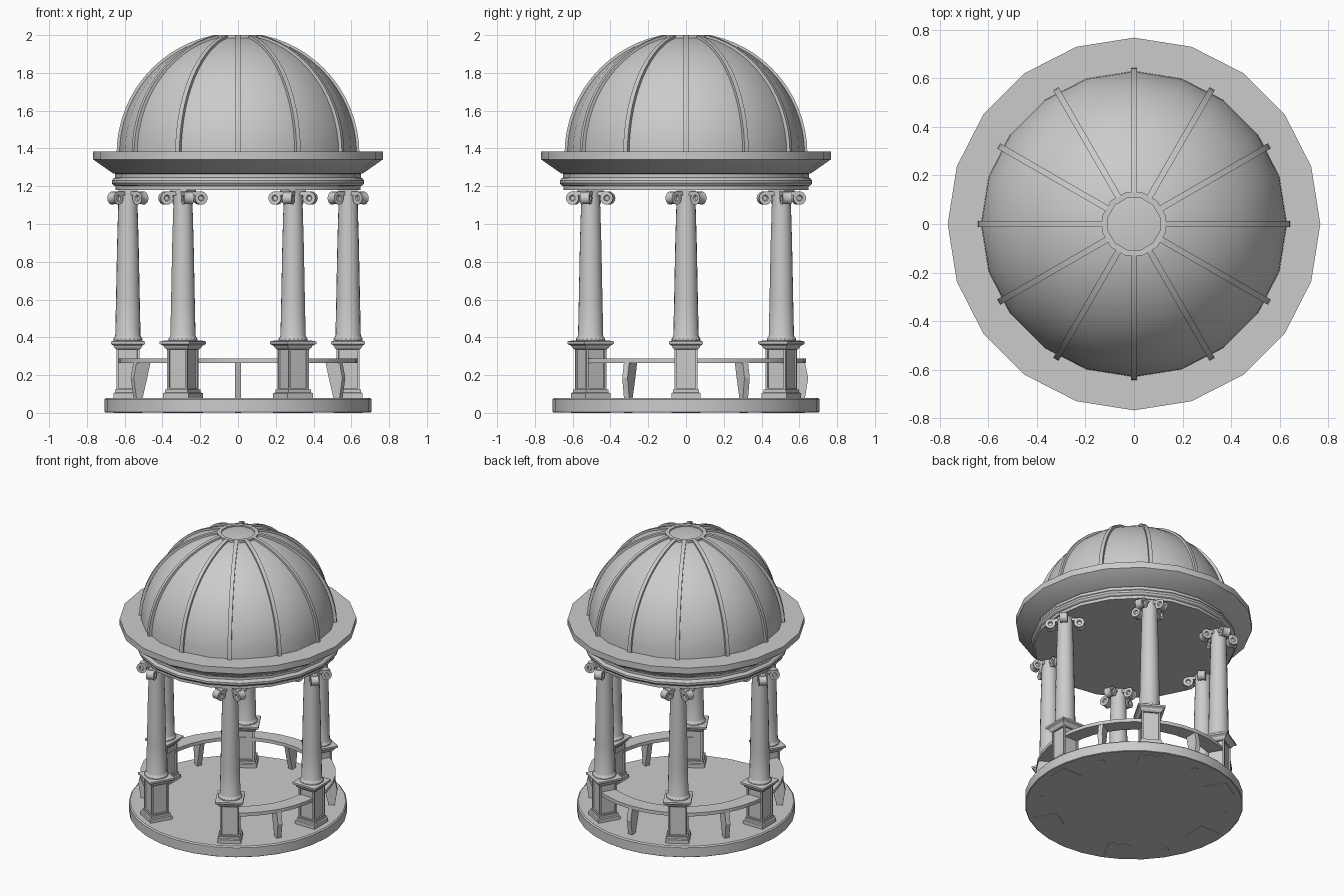
import bpy, bmesh
from math import sin, cos, pi, radians, sqrt
from mathutils import Matrix

if "Cube" in bpy.data.objects:
    bpy.data.objects.remove(bpy.data.objects["Cube"])

stone = bpy.data.materials.new("grey stone")
stone.use_nodes = True
GREY = (0.6, 0.6, 0.6, 1)
stone.diffuse_color = GREY
stone.node_tree.nodes["Principled BSDF"].inputs["Base Color"].default_value = GREY


def finish(name, bm, smooth=True):
    bmesh.ops.recalc_face_normals(bm, faces=bm.faces)
    mesh = bpy.data.meshes.new(name)
    bm.to_mesh(mesh)
    bm.free()
    mesh.materials.append(stone)
    ob = bpy.data.objects.new(name, mesh)
    bpy.context.collection.objects.link(ob)
    if smooth:
        bpy.ops.object.select_all(action="DESELECT")
        ob.select_set(True)
        bpy.context.view_layer.objects.active = ob
        bpy.ops.object.shade_smooth_by_angle(angle=radians(30))
    return ob


def lathe(bm, profile, sides, turn=0.0, closed=False):
    """Revolve (radius, height) points about z; open profiles get end caps."""
    rings = [[bm.verts.new((r * cos(turn + 2 * pi * i / sides),
                            r * sin(turn + 2 * pi * i / sides), z))
              for i in range(sides)] for r, z in profile]
    pairs = list(zip(rings, rings[1:]))
    if closed:
        pairs.append((rings[-1], rings[0]))
    else:
        bm.faces.new(rings[0])
        bm.faces.new(rings[-1])
    for a, b in pairs:
        for i in range(sides):
            j = (i + 1) % sides
            bm.faces.new((a[i], a[j], b[j], b[i]))


def turned(name, profile, sides, turn=0.0, closed=False):
    bm = bmesh.new()
    lathe(bm, profile, sides, turn, closed)
    return finish(name, bm)


def square(bm, profile):
    """Stack of square sections given as (width, height)."""
    lathe(bm, [(w / sqrt(2), z) for w, z in profile], 4, pi / 4)


def sweep(bm, sections):
    """Skin a row of four-point sections and cap both ends."""
    rows = [[bm.verts.new(p) for p in section] for section in sections]
    for a, b in zip(rows, rows[1:]):
        for k in range(4):
            m = (k + 1) % 4
            bm.faces.new((a[k], a[m], b[m], b[k]))
    bm.faces.new(rows[0])
    bm.faces.new(rows[-1])


def around(ob, angles, radius):
    """Place linked copies of a part around the centre."""
    base = ob.name
    for n, a in enumerate(angles):
        copy = ob if n == 0 else ob.copy()
        if n:
            bpy.context.collection.objects.link(copy)
        copy.name = f"{base}_{n + 1}"
        copy.matrix_world = Matrix.Rotation(radians(a), 4, "Z") @ Matrix.Translation((radius, 0, 0))


# Floor and entablature
turned("floor", [(0.703, 0.003), (0.707, 0.006), (0.707, 0.072), (0.699, 0.08)], 32)
turned("entablature", [(0.648, 1.18), (0.648, 1.2), (0.66, 1.205), (0.668, 1.216), (0.668, 1.23),
                       (0.66, 1.241), (0.65, 1.245), (0.65, 1.266), (0.662, 1.268),
                       (0.767, 1.342), (0.767, 1.385)], 20)

# Dome with flat crown, crown ring and ribs
DOME_Z, DOME_R, RIB_R, CROWN = 1.37, 0.63, 0.643, 0.11
top = pi / 2 - CROWN / DOME_R
turned("dome", [(DOME_R * cos(top * i / 14), DOME_Z + DOME_R * sin(top * i / 14))
                for i in range(15)], 20)
turned("crown_ring", [(CROWN, 1.97), (0.135, 1.97), (0.135, 2.0), (CROWN, 2.0)], 12, pi / 12, True)

bm = bmesh.new()
slopes = [(pi / 2 - 0.2) * i / 14 for i in range(15)]
sweep(bm, [[(r * cos(t), y, DOME_Z + r * sin(t))
            for r, y in ((0.6, -0.0125), (RIB_R, -0.0125), (RIB_R, 0.0125), (0.6, 0.0125))]
           for t in slopes])
around(finish("dome_rib", bm), range(0, 360, 30), 0)

# Pedestals with recessed side panels
COLUMNS = range(0, 360, 60)
COLUMN_R = 0.583
bm = bmesh.new()
square(bm, [(0.122, 0.12), (0.122, 0.345)])
bmesh.ops.recalc_face_normals(bm, faces=bm.faces)
sides = [f for f in bm.faces if abs(f.normal.z) < 0.5]
bmesh.ops.inset_individual(bm, faces=sides, thickness=0.016)
bmesh.ops.inset_individual(bm, faces=sides, thickness=0.001, depth=-0.009)
square(bm, [(0.154, 0), (0.154, 0.104), (0.138, 0.108), (0.138, 0.124)])
square(bm, [(0.124, 0.335), (0.142, 0.345), (0.15, 0.355), (0.18, 0.365), (0.18, 0.378), (0.15, 0.382)])
around(finish("pedestal", bm, False), COLUMNS, COLUMN_R)

# Tapered column shafts with a rounded foot
around(turned("column", [(0.07, 0.375), (0.077, 0.383), (0.077, 0.392), (0.07, 0.402),
                         (0.067, 0.41), (0.063, 0.6), (0.057, 0.9), (0.051, 1.1),
                         (0.05, 1.18)], 20), COLUMNS, COLUMN_R)

# Capitals: four diagonal scrolls joined by straps
bm = bmesh.new()
HALF = 0.025
for k in range(4):
    spin = Matrix.Rotation(pi / 4 + k * pi / 2, 4, "Z")
    part = bmesh.new()
    lathe(part, [(0.012, 0.014), (0.016, HALF), (0.035, HALF), (0.032, 0.012), (0.032, -0.012),
                 (0.035, -HALF), (0.016, -HALF), (0.012, -0.014)], 14)
    part.transform(spin @ Matrix.Translation((0.094, 0, 1.137)) @ Matrix.Rotation(pi / 2, 4, "X"))
    strap = bmesh.ops.create_cube(part, size=1)["verts"]
    bmesh.ops.transform(part, verts=strap, matrix=spin @ Matrix.Translation((0.048, 0, 1.162))
                        @ Matrix.Diagonal((0.096, 0.046, 0.02, 1)))
    temp = bpy.data.meshes.new("scroll_part")
    part.to_mesh(temp)
    part.free()
    bm.from_mesh(temp)
    bpy.data.meshes.remove(temp)
square(bm, [(0.1, 1.165), (0.1, 1.182)])
around(finish("capital", bm), COLUMNS, COLUMN_R)

# Curved bench, open at the front
bm = bmesh.new()
angles = [radians(-60 + 10 * i) for i in range(31)]
sweep(bm, [[(r * cos(a), r * sin(a), z)
            for r, z in ((0.53, 0.263), (0.634, 0.263), (0.634, 0.287), (0.53, 0.287))]
           for a in angles])
finish("bench_seat", bm)

# Bowed bench legs reaching down through the floor
bm = bmesh.new()
outline = [(0.545, 0.265), (0.63, 0.265), (0.647, 0.185), (0.63, 0.08), (0.63, 0),
           (0.592, 0), (0.592, 0.08), (0.565, 0.18)]
leg = bm.faces.new([bm.verts.new((x, -0.016, z)) for x, z in outline])
pushed = bmesh.ops.extrude_face_region(bm, geom=[leg])["geom"]
bmesh.ops.translate(bm, vec=(0, 0.032, 0), verts=[v for v in pushed if isinstance(v, bmesh.types.BMVert)])
around(finish("bench_leg", bm, False), range(-30, 211, 60), 0)
